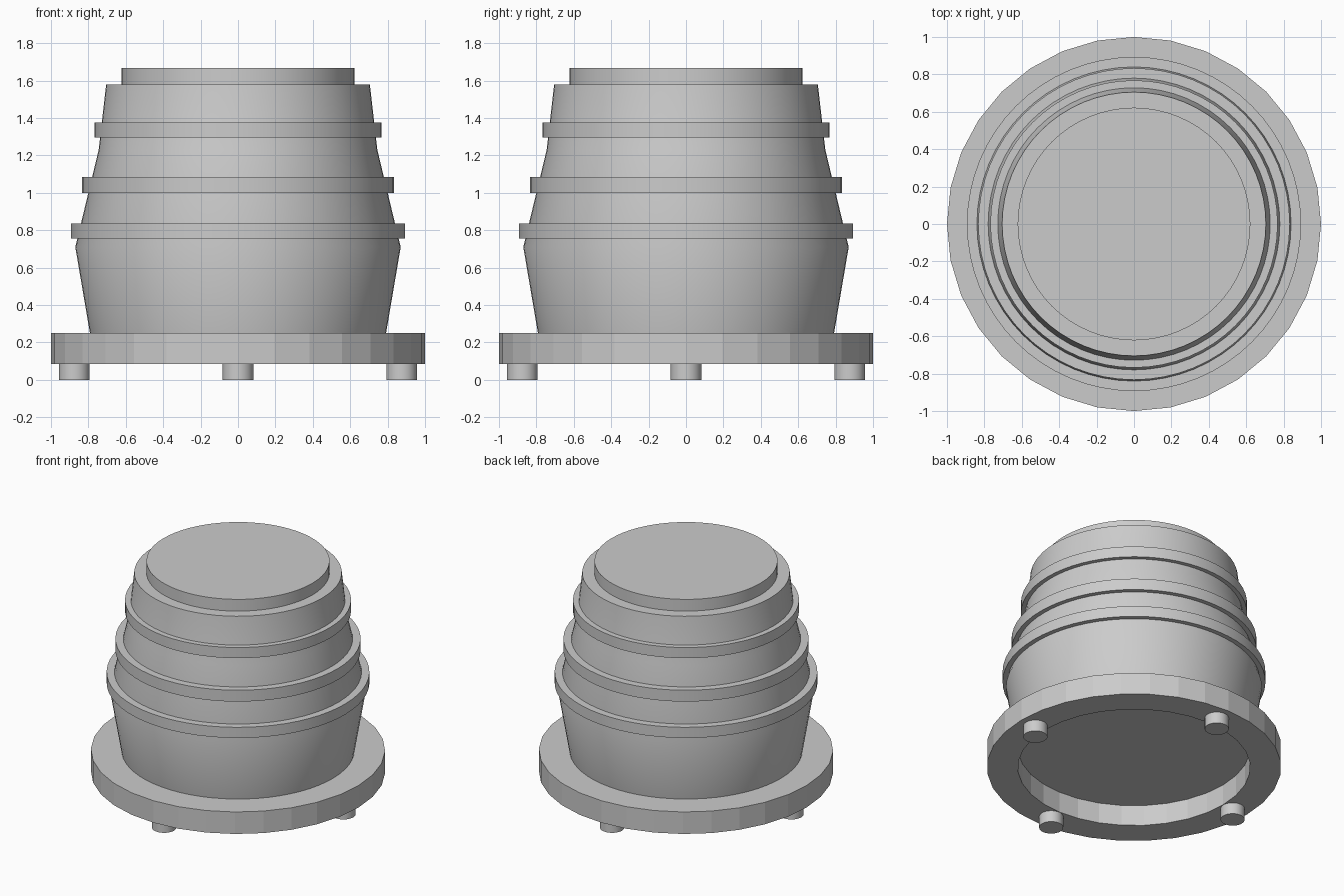
import bpy, bmesh, math
from math import cos, sin, pi, radians

if "Cube" in bpy.data.objects:
    bpy.data.objects.remove(bpy.data.objects["Cube"])

GREY = (0.6, 0.6, 0.6, 1)
grey = bpy.data.materials.new("plain_grey")
grey.use_nodes = True
grey.diffuse_color = GREY
grey.node_tree.nodes["Principled BSDF"].inputs["Base Color"].default_value = GREY


def lathe(name, profile, sides, ring=False, smooth=True, at=(0, 0, 0)):
    """Turn (radius, z) points around z; a ring closes its profile, a solid gets end caps."""
    bm = bmesh.new()
    loops = [[bm.verts.new((r * cos(2 * pi * i / sides), r * sin(2 * pi * i / sides), z))
              for i in range(sides)] for r, z in profile]
    pairs = list(zip(loops, loops[1:]))
    if ring:
        pairs.append((loops[-1], loops[0]))
    else:
        bm.faces.new(loops[0])
        bm.faces.new(loops[-1])
    for a, b in pairs:
        for i in range(sides):
            j = (i + 1) % sides
            bm.faces.new((a[i], a[j], b[j], b[i]))
    bmesh.ops.recalc_face_normals(bm, faces=bm.faces)
    mesh = bpy.data.meshes.new(name)
    bm.to_mesh(mesh)
    bm.free()
    mesh.materials.append(grey)
    obj = bpy.data.objects.new(name, mesh)
    obj.location = at
    bpy.context.collection.objects.link(obj)
    if smooth:
        bpy.ops.object.select_all(action="DESELECT")
        obj.select_set(True)
        bpy.context.view_layer.objects.active = obj
        bpy.ops.object.shade_smooth_by_angle(angle=radians(30))
    return obj


def band(name, inner, outer, low, high, sides, smooth=True):
    profile = [(inner, low), (outer, low), (outer, high), (inner, high)]
    return lathe(name, profile, sides, ring=True, smooth=smooth)


# Faceted base ring, open underneath
band("base_ring", 0.79, 1.0, 0.085, 0.25, 32, smooth=False)

# Barrel body
lathe("body", [(0.79, 0.24), (0.87, 0.71), (0.745, 1.23), (0.705, 1.58)], 64)

# Raised hoops around the body
for name, radius, low, high in (("lower_hoop", 0.893, 0.755, 0.835),
                                ("middle_hoop", 0.833, 1.0, 1.085),
                                ("upper_hoop", 0.768, 1.295, 1.375)):
    band(name, radius - 0.1, radius, low, high, 64)

# Lid
lathe("lid", [(0.622, 1.57), (0.622, 1.668)], 64)

# Four feet under the base ring
for name, angle in (("left_foot", 0), ("back_foot", 90), ("right_foot", 180), ("front_foot", 270)):
    a = radians(angle)
    lathe(name, [(0.082, 0), (0.082, 0.09)], 32, at=(0.875 * cos(a), 0.875 * sin(a), 0))
